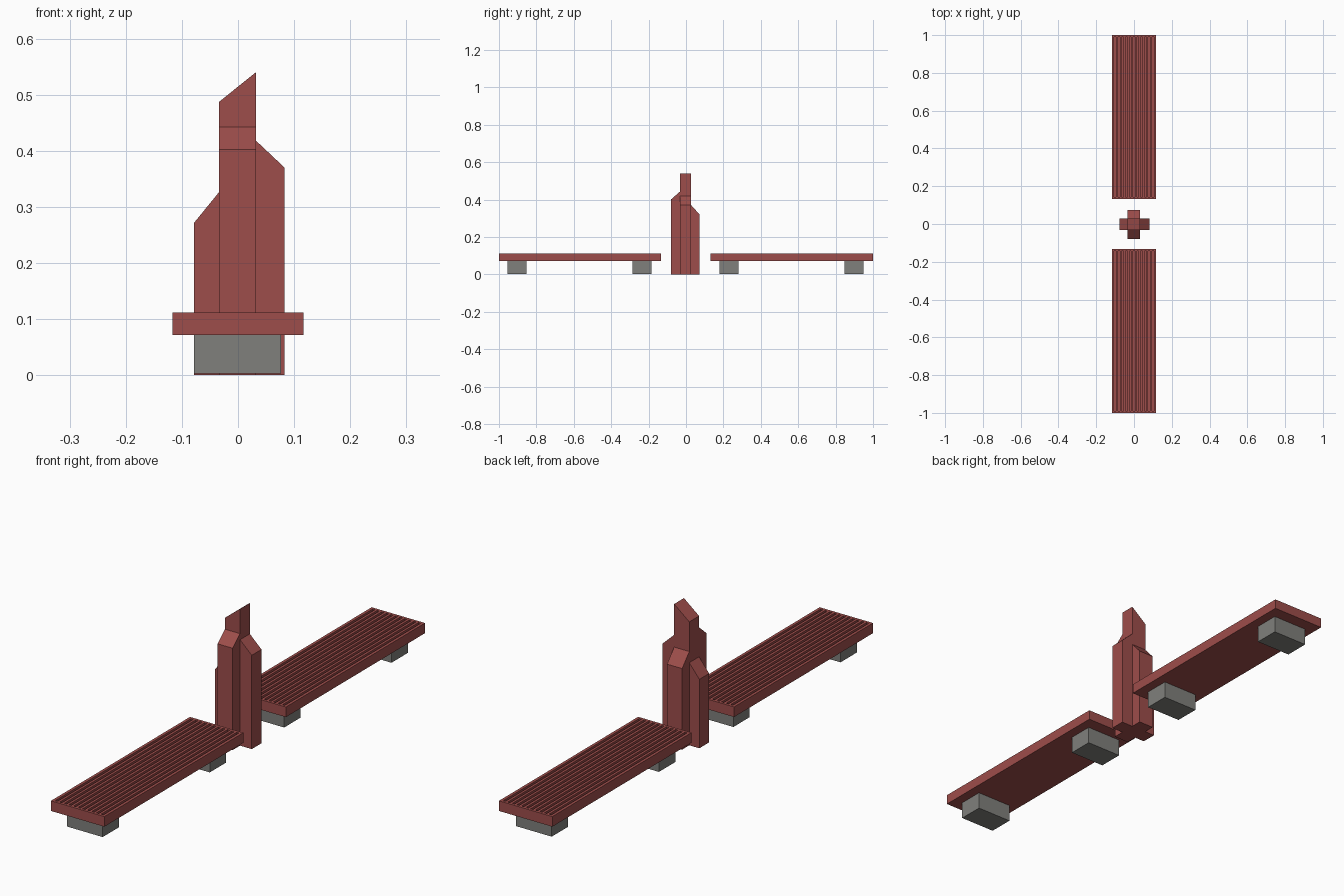
import bpy, bmesh
from mathutils import Vector

if "Cube" in bpy.data.objects:
    bpy.data.objects.remove(bpy.data.objects["Cube"])


def material(name, colour):
    m = bpy.data.materials.new(name)
    m.diffuse_color = (*colour, 1)
    m.use_nodes = True
    m.node_tree.nodes["Principled BSDF"].inputs["Base Color"].default_value = m.diffuse_color
    return m


RED = material("brick_red", (0.34, 0.075, 0.07))
GREY = material("concrete_grey", (0.215, 0.215, 0.2))


def finish(bm, name, mat):
    bmesh.ops.recalc_face_normals(bm, faces=bm.faces)
    me = bpy.data.meshes.new(name)
    bm.to_mesh(me)
    bm.free()
    me.materials.append(mat)
    ob = bpy.data.objects.new(name, me)
    bpy.context.collection.objects.link(ob)
    return ob


def box(x0, x1, y0, y1, z0, z1):
    bm = bmesh.new()
    bmesh.ops.create_cube(bm, size=1)
    for v in bm.verts:
        v.co = Vector((x1 if v.co.x > 0 else x0,
                       y1 if v.co.y > 0 else y0,
                       z1 if v.co.z > 0 else z0))
    return bm


def pillar(name, x0, x1, y0, y1, axis, z_low, z_high):
    """Square post with a slanted top: z_low at the axis minimum, z_high at its maximum."""
    bm = box(x0, x1, y0, y1, 0, 1)
    mid = ((x0 + x1) / 2, (y0 + y1) / 2)[axis]
    for v in bm.verts:
        if v.co.z > 0.5:
            v.co.z = z_high if v.co[axis] > mid else z_low
    finish(bm, name, RED)


# Cluster of slant-topped pillars
XA, XB, YA, YB = -0.034, 0.032, -0.033, 0.028
pillar("centre_pillar", XA, XB, YA, YB, 0, 0.487, 0.54)
pillar("left_pillar", -0.078, XA, YA, YB, 0, 0.272, 0.326)
pillar("right_pillar", XB, 0.083, YA, YB, 0, 0.418, 0.37)
pillar("front_pillar", XA, XB, -0.079, YA, 1, 0.402, 0.442)
pillar("back_pillar", XA, XB, YB, 0.073, 1, 0.37, 0.32)

# Benches: slab with grooves sunk into the top, on two blocks
W, BORDER, STEP, DEPTH, TOP = 0.1165, 0.0115, 0.01, 0.012, 0.112


def bench(name, y0, y1):
    bm = box(-W, W, y0, y1, 0.072, TOP)
    xs = [-W + BORDER + i * (2 * (W - BORDER) / 21) for i in range(22)]
    cuts = [((x, 0, 0), (1, 0, 0)) for x in xs]
    cuts += [((0, y0 + STEP, 0), (0, 1, 0)), ((0, y1 - STEP, 0), (0, 1, 0))]
    for co, no in cuts:
        bmesh.ops.bisect_plane(bm, geom=bm.verts[:] + bm.edges[:] + bm.faces[:],
                               plane_co=co, plane_no=no)
    bm.normal_update()
    grooves = []
    for f in bm.faces:
        c = f.calc_center_median()
        if f.normal.z > 0.9 and y0 + STEP < c.y < y1 - STEP and abs(c.x) < W - BORDER:
            if int((c.x - xs[0]) / (xs[1] - xs[0])) % 2 == 0:
                grooves.append(f)
    floors = bmesh.ops.extrude_discrete_faces(bm, faces=grooves)["faces"]
    for f in floors:
        for v in f.verts:
            v.co.z = TOP - DEPTH
    finish(bm, name + "_slab", RED)
    for end, a in (("front", y0 + 0.046), ("back", y1 - 0.153)):
        finish(box(-0.078, 0.077, a, a + 0.102, 0.003, 0.072),
               f"{name}_{end}_block", GREY)


bench("front_bench", -1.0, -0.133)
bench("back_bench", 0.132, 1.0)
